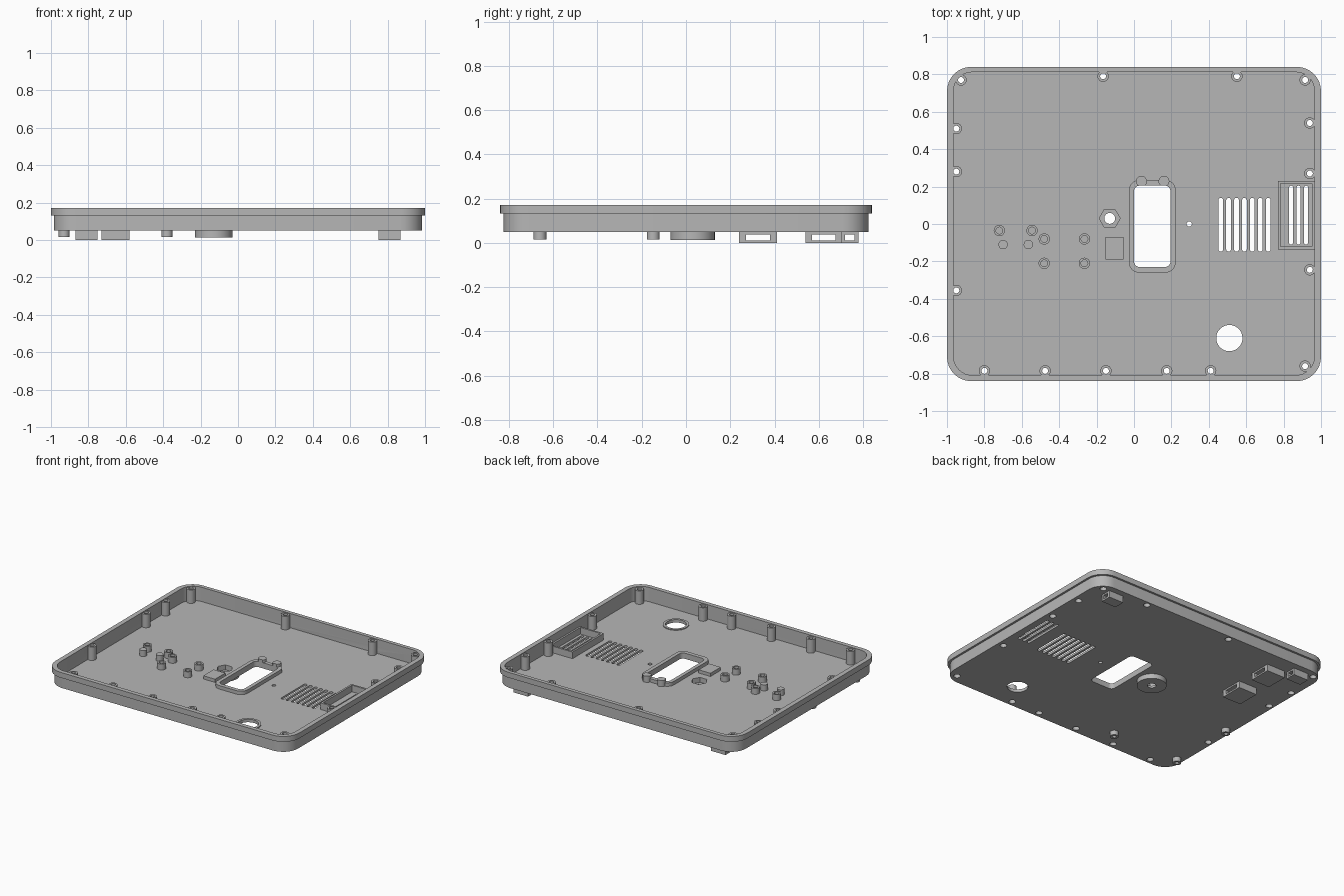
import bpy, bmesh, math

if "Cube" in bpy.data.objects:
    bpy.data.objects.remove(bpy.data.objects["Cube"])

grey = bpy.data.materials.new("case_grey")
grey.use_nodes = True
grey.diffuse_color = (0.47, 0.47, 0.47, 1)
grey.node_tree.nodes["Principled BSDF"].inputs["Base Color"].default_value = (0.47, 0.47, 0.47, 1)

parts = []


def circle(x, y, r, n=32):
    return [(x + r * math.cos(2 * math.pi * i / n), y + r * math.sin(2 * math.pi * i / n))
            for i in range(n)]


def rect(x0, x1, y0, y1, r=0, steps=8):
    """Counter-clockwise rectangle outline, rounded when r > 0."""
    if r == 0:
        return [(x0, y0), (x1, y0), (x1, y1), (x0, y1)]
    corners = [(x1 - r, y1 - r), (x0 + r, y1 - r), (x0 + r, y0 + r), (x1 - r, y0 + r)]
    pts = []
    for k, (cx, cy) in enumerate(corners):
        for i in range(steps + 1):
            a = math.pi / 2 * (k + i / steps)
            pts.append((cx + r * math.cos(a), cy + r * math.sin(a)))
    return pts


def prism(name, outlines, z0, z1):
    """Extrude each outline from z0 to z1, all in one object."""
    bm = bmesh.new()
    for pts in outlines:
        low = [bm.verts.new((x, y, z0)) for x, y in pts]
        high = [bm.verts.new((x, y, z1)) for x, y in pts]
        bm.faces.new(low[::-1])
        bm.faces.new(high)
        for i in range(len(pts)):
            j = (i + 1) % len(pts)
            bm.faces.new((low[i], low[j], high[j], high[i]))
    mesh = bpy.data.meshes.new(name)
    bm.to_mesh(mesh)
    bm.free()
    mesh.materials.append(grey)
    obj = bpy.data.objects.new(name, mesh)
    bpy.context.collection.objects.link(obj)
    return obj


def part(name, outlines, z0, z1, cuts=()):
    """A visible prism with cutter prisms (outlines, z0, z1) taken out in turn."""
    obj = prism(name, outlines, z0, z1)
    cutters = []
    for c in cuts:
        cutter = prism(name + "_cutter", *c)
        cutter.hide_render = True
        mod = obj.modifiers.new("cut", 'BOOLEAN')
        mod.operation = 'DIFFERENCE'
        mod.solver = 'EXACT'
        mod.object = cutter
        cutters.append(cutter)
    if cutters:
        bpy.context.view_layer.update()
        deps = bpy.context.evaluated_depsgraph_get()
        mesh = bpy.data.meshes.new_from_object(obj.evaluated_get(deps))
        obj.modifiers.clear()
        obj.data = mesh
        for cutter in cutters:
            bpy.data.objects.remove(cutter)
    parts.append(obj)
    return obj


BASE, FLOOR, STEP, TOP = 0.05, 0.066, 0.132, 0.172

# Screw boss positions around the wall
bosses = [(x, -0.785) for x in (-0.8, -0.475, -0.15, 0.175, 0.41)]
bosses += [(-0.95, y) for y in (0.51, 0.28, -0.355)]
bosses += [(0.94, y) for y in (0.54, 0.27, -0.245)]
bosses += [(-0.925, 0.77), (-0.165, 0.79), (0.55, 0.79), (0.915, 0.77), (0.915, -0.76)]
screw_holes = ([circle(x, y, 0.016, 20) for x, y in bosses], 0, 0.3)
counterbores = ([circle(x, y, 0.023, 24) for x, y in bosses], 0, 0.08)

# Openings through the floor
window = rect(0, 0.195, -0.23, 0.205, 0.03)
hub = (-0.13, 0.03)
nut_hole = circle(*hub, 0.029)
nut_hex = circle(*hub, 0.056, 6)
vents = [rect(x - 0.0125, x + 0.0125, -0.148, 0.14, 0.0124, 4)
         for x in (0.463 + 0.0425 * i for i in range(7))]
side_vents = [rect(x - 0.011, x + 0.011, -0.11, 0.205, 0.0109, 4) for x in (0.84, 0.88, 0.92)]
port = circle(0.51, -0.61, 0.07, 48)
openings = [window, nut_hex, port, circle(0.295, 0, 0.014, 20)] + vents + side_vents

# Tray: floor with lower wall, then the wider rim
cavity = [rect(-0.965, 0.965, -0.808, 0.812, 0.1)]
part("tray", [rect(-0.985, 0.985, -0.825, 0.825, 0.12)], BASE, STEP,
     [(cavity, FLOOR, 0.3), (openings, 0, 0.3), screw_holes, counterbores])
part("rim", [rect(-1, 1, -0.84, 0.84, 0.13)], STEP, TOP,
     [(cavity, 0, 0.3), screw_holes])
part("screw_bosses", [circle(x, y, 0.03, 24) for x, y in bosses], FLOOR - 0.005, TOP - 0.006,
     [screw_holes, counterbores])

# Raised frame and pins around the window
part("window_frame", [rect(-0.027, 0.223, -0.26, 0.235, 0.055)], FLOOR - 0.004, 0.092,
     [([window], 0, 0.3)])
part("window_pins", [circle(x, 0.228, 0.029, 24) for x in (0.04, 0.16)], FLOOR - 0.004, 0.112,
     [([window], 0, 0.3)])

# Round port collar
part("port_collar", [circle(0.51, -0.61, 0.088, 48)], FLOOR - 0.004, FLOOR + 0.006,
     [([port], 0, 0.3)])

# Walled surround of the side vents
part("side_vent_surround", [rect(0.77, 0.968, -0.135, 0.23)], FLOOR - 0.004, 0.115,
     [([rect(0.784, 0.952, -0.121, 0.216)], 0, 0.3)])

# Inside posts and pad
hollow = [(-0.72, -0.035), (-0.545, -0.035)]
hollow += [(x, y) for x in (-0.48, -0.265) for y in (-0.08, -0.21)]
part("hollow_standoffs", [circle(x, y, 0.03, 24) for x, y in hollow], FLOOR - 0.004, 0.11,
     [([circle(x, y, 0.018, 20) for x, y in hollow], FLOOR, 0.3)])
part("pegs", [circle(x, -0.11, 0.025, 24) for x in (-0.7, -0.565)], FLOOR - 0.004, 0.11)
part("pad", [rect(-0.152, -0.055, -0.19, -0.07)], FLOOR - 0.004, 0.09)

# Round hub under the floor holding the hexagonal recess
part("hub", [circle(*hub, 0.1, 48)], 0.014, BASE + 0.001,
     [([nut_hex], 0.03, 0.3), ([nut_hole], 0, 0.3)])

# Strap loops under the floor, open from side to side
loops = [(-0.73, -0.58, 0.24, 0.41), (-0.73, -0.58, 0.54, 0.705),
         (-0.87, -0.75, 0.7, 0.78), (0.75, 0.87, 0.7, 0.78)]
for i, (x0, x1, y0, y1) in enumerate(loops):
    wall = 0.03 if y1 - y0 > 0.1 else 0.018
    part(f"strap_loop_{i + 1}", [rect(x0, x1, y0, y1)], 0, BASE + 0.001,
         [([rect(x0 - 0.1, x1 + 0.1, y0 + wall, y1 - wall)], 0.012, 0.039)])

# Locating feet
feet = [(-0.93, -0.66), (-0.38, -0.66), (-0.93, -0.148)]
part("feet", [circle(x, y, 0.029, 24) for x, y in feet], 0.016, BASE + 0.001,
     [([circle(x, y, 0.014, 20) for x, y in feet], 0, 0.04)])

# Smooth the round walls, keep edges crisp
bpy.ops.object.select_all(action='DESELECT')
for obj in parts:
    obj.select_set(True)
bpy.context.view_layer.objects.active = parts[0]
bpy.ops.object.shade_smooth_by_angle(angle=math.radians(30))
